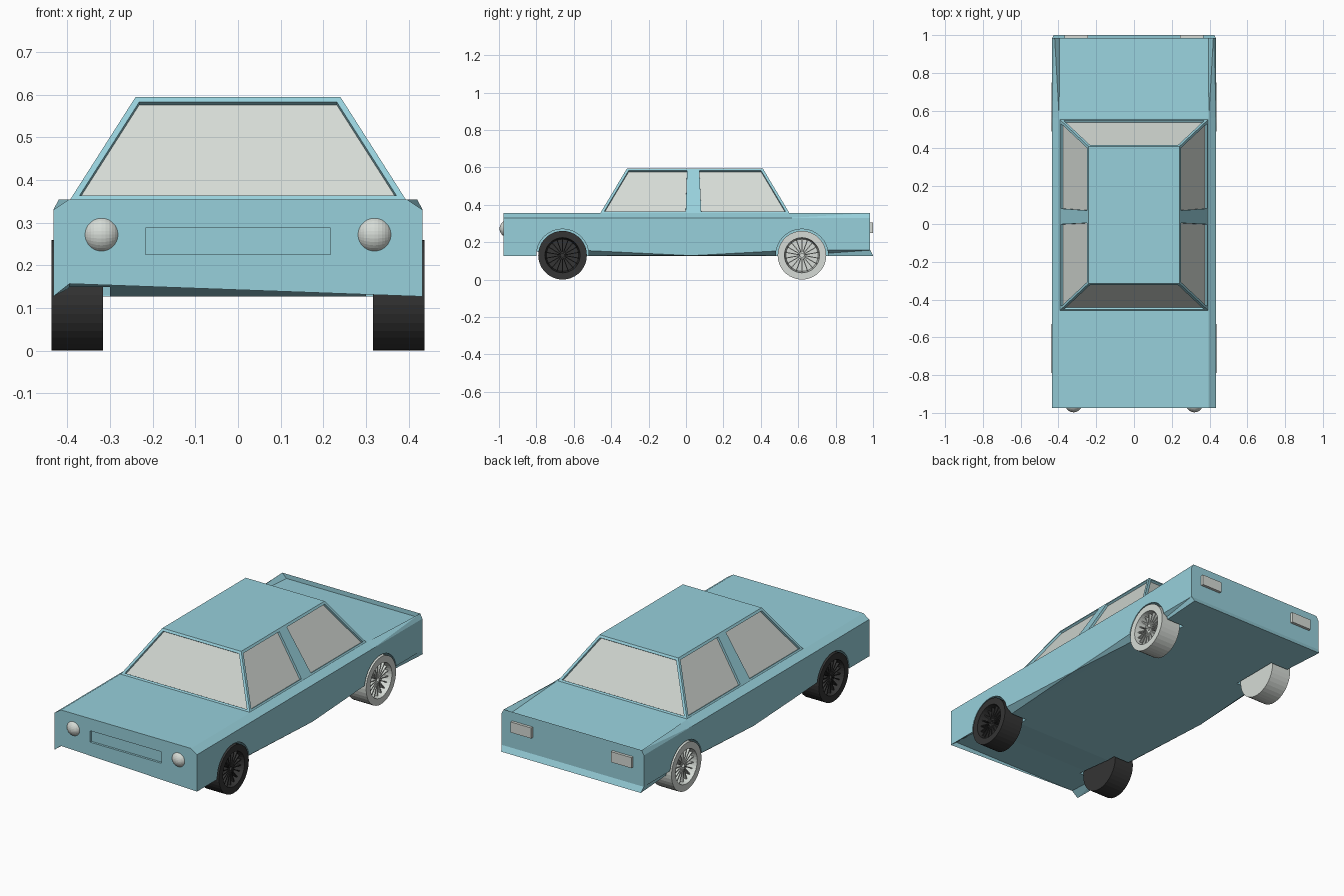
import bpy, bmesh, math
from mathutils import Vector, Matrix

if "Cube" in bpy.data.objects:
    bpy.data.objects.remove(bpy.data.objects["Cube"], do_unlink=True)


def material(name, rgb):
    m = bpy.data.materials.new(name)
    m.use_nodes = True
    m.diffuse_color = (*rgb, 1)
    m.node_tree.nodes["Principled BSDF"].inputs["Base Color"].default_value = (*rgb, 1)
    return m


BLUE = material("pale blue paint", (0.31, 0.63, 0.71))
GREY = material("light grey", (0.67, 0.71, 0.67))
BLACK = material("tyre black", (0.035, 0.035, 0.035))


def finish(bm, name, *mats):
    bmesh.ops.recalc_face_normals(bm, faces=bm.faces)
    me = bpy.data.meshes.new(name)
    bm.to_mesh(me)
    bm.free()
    for m in mats:
        me.materials.append(m)
    ob = bpy.data.objects.new(name, me)
    bpy.context.collection.objects.link(ob)
    return ob


def add_box(bm, centre, size, turn=Matrix()):
    mat = turn @ Matrix.Translation(centre) @ Matrix.Diagonal((*size, 1))
    bmesh.ops.create_cube(bm, size=1, matrix=mat)


def cut(ob, cutter):
    cutter.hide_render = True
    mod = ob.modifiers.new("cut", "BOOLEAN")
    mod.operation, mod.solver, mod.object = "DIFFERENCE", "EXACT", cutter
    deps = bpy.context.evaluated_depsgraph_get()
    result = bpy.data.meshes.new_from_object(ob.evaluated_get(deps))
    ob.modifiers.clear()
    ob.data = result
    bpy.data.objects.remove(cutter, do_unlink=True)


# Body: half sections (deck edge, fin, side top, side bottom, sill), mirrored and lofted
W, DECK, BELT, LOW, HIGH = 0.433, 0.355, 0.33, 0.127, 0.157


def section(y, side_low, sill, deck=DECK, fin=(0.396, 0.3545), sill_x=0.395, sill_y=None):
    pts = [(0.395, y, deck), (fin[0], y, fin[1]), (W, y, BELT),
           (W, y, side_low), (sill_x, sill_y or y, sill)]
    return pts + [(-x, yy, z) for x, yy, z in reversed(pts)]


sections = [
    section(-0.975, LOW, HIGH),
    section(-0.76, LOW, 0.147),
    section(-0.57, HIGH, LOW),
    section(0.03, LOW + 0.001, LOW),
    section(0.56, HIGH, LOW),
    section(0.985, HIGH, LOW, BELT, (0.42, DECK), 0.425, 1.0),
]
bm = bmesh.new()
rings = [[bm.verts.new(p) for p in s] for s in sections]
for a, b in zip(rings, rings[1:]):
    for i in range(len(a)):
        j = (i + 1) % len(a)
        bm.faces.new((a[i], a[j], b[j], b[i]))
bm.faces.new(rings[0])
tail = rings[-1]
bm.faces.new(tail[:4] + tail[6:])
bm.faces.new(tail[3:7])
bmesh.ops.triangulate(bm, faces=bm.faces)
body = finish(bm, "body", BLUE)

# Wheel arches and grille recess
AXLES = {"front": -0.66, "rear": 0.62}
AXLE_Z = 0.13
for y in AXLES.values():
    for side in (-1, 1):
        bm = bmesh.new()
        place = Matrix.Translation((side * 0.4, y, AXLE_Z)) @ Matrix.Rotation(math.pi / 2, 4, "Y")
        bmesh.ops.create_cone(bm, cap_ends=True, segments=32, radius1=0.14,
                              radius2=0.14, depth=0.2, matrix=place)
        cut(body, finish(bm, "arch_cutter"))
bm = bmesh.new()
add_box(bm, (0, -0.975, 0.2565), (0.434, 0.024, 0.063))
cut(body, finish(bm, "grille_cutter"))

# Cabin: tapered shell with recessed window panes
bm = bmesh.new()
base_y, roof_y = (-0.46, 0.012, 0.068, 0.555), (-0.315, 0.02, 0.057, 0.41)


def rail(ys, x, z):
    return [bm.verts.new((x, y, z)) for y in ys]


bl, br = rail(base_y, 0.395, DECK - 0.003), rail(base_y, -0.395, DECK - 0.003)
tl, tr = rail(roof_y, 0.24, 0.595), rail(roof_y, -0.24, 0.595)
panes = []
for low, top in ((bl, tl), (br, tr)):
    for i in range(3):
        f = bm.faces.new((low[i], low[i + 1], top[i + 1], top[i]))
        if i != 1:
            panes.append(f)
for i in (0, 3):
    panes.append(bm.faces.new((bl[i], br[i], tr[i], tl[i])))
bm.faces.new(tl + tr[::-1])
bm.faces.new(bl + br[::-1])
bmesh.ops.recalc_face_normals(bm, faces=bm.faces)
bmesh.ops.inset_individual(bm, faces=panes, thickness=0.014, use_even_offset=True)
bmesh.ops.inset_individual(bm, faces=panes, thickness=0.0005, depth=-0.012, use_even_offset=True)
for f in panes:
    f.material_index = 1
finish(bm, "cabin", BLUE, GREY)

# Wheels: turned rim with a dished outer side and thin radial spokes
RIM = [(0, 0.317), (0.13, 0.317), (0.13, 0.437), (0.094, 0.437), (0.086, 0.385), (0, 0.385)]
for end, y in AXLES.items():
    for side, label in ((1, "left"), (-1, "right")):
        bm = bmesh.new()
        verts = [bm.verts.new((x, 0, r)) for r, x in RIM]
        edges = [bm.edges.new(p) for p in zip(verts, verts[1:])]
        bmesh.ops.spin(bm, geom=verts + edges, cent=(0, 0, 0), axis=(1, 0, 0),
                       angle=math.tau, steps=36, use_duplicate=False)
        bmesh.ops.remove_doubles(bm, verts=bm.verts, dist=0.0005)
        for k in range(18):
            turn = Matrix.Rotation(math.tau * k / 18, 4, "X")
            add_box(bm, (0.4, 0, 0.05), (0.035, 0.005, 0.08), turn)
        bmesh.ops.scale(bm, vec=(side, 1, 1), verts=bm.verts)
        bmesh.ops.translate(bm, vec=(0, y, AXLE_Z), verts=bm.verts)
        finish(bm, f"{end}_{label}_wheel", BLACK if end == "front" else GREY)

# Lamps
for side, label in ((1, "left"), (-1, "right")):
    bm = bmesh.new()
    place = Matrix.Translation((side * 0.32, -0.952, 0.272)) @ Matrix.Rotation(math.pi / 2, 4, "Y")
    bmesh.ops.create_uvsphere(bm, u_segments=32, v_segments=16, radius=0.045, matrix=place)
    finish(bm, f"{label}_headlamp", GREY)
    bm = bmesh.new()
    add_box(bm, (side * 0.305, 0.985, 0.277), (0.125, 0.03, 0.058))
    finish(bm, f"{label}_tail_lamp", GREY)
